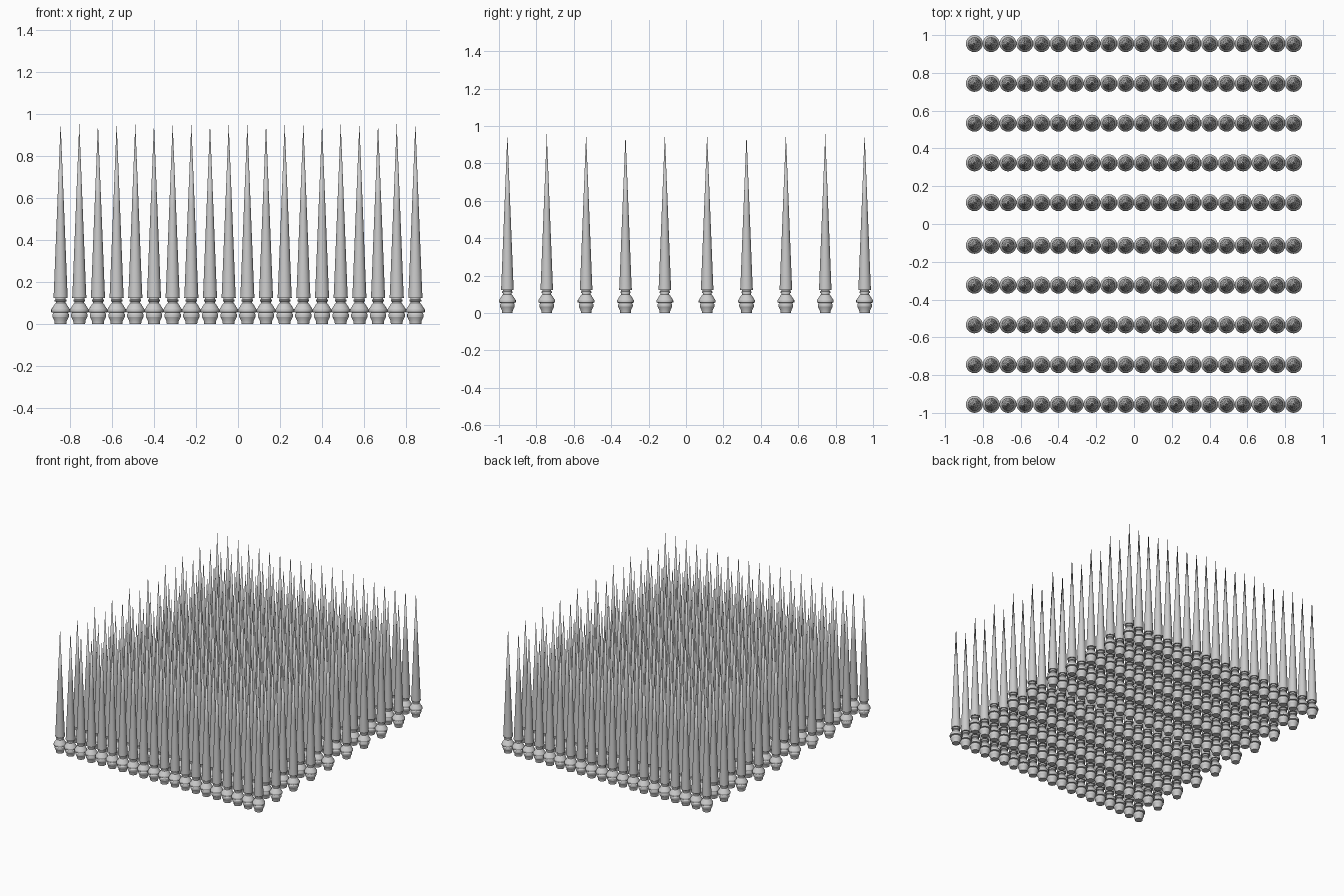
import bpy, bmesh, math

if "Cube" in bpy.data.objects:
    bpy.data.objects.remove(bpy.data.objects["Cube"])

SIDES = 20
COLS, ROWS = 20, 10
X_EDGE, Y_EDGE = 0.845, 0.955

# (radius, height) profiles of the turned base and the long spike
BASE = [(0, 0), (0.028, 0), (0.029, 0.014), (0.039, 0.034), (0.039, 0.046),
        (0.034, 0.054), (0.045, 0.056), (0.045, 0.068), (0.027, 0.096),
        (0.023, 0.100), (0.023, 0.106), (0.028, 0.108), (0.028, 0.115),
        (0.024, 0.117), (0.024, 0.124), (0, 0.124)]
SPIKE = [(0, 0.123), (0.034, 0.123), (0.032, 0.16), (0.016, 0.56), (0, 0.957)]


def lathe(name, profile):
    """Revolve a profile around z into a closed mesh."""
    bm = bmesh.new()
    rings = []
    for r, z in profile:
        n = SIDES if r > 0 else 1
        rings.append([bm.verts.new((r * math.cos(2 * math.pi * i / SIDES),
                                    r * math.sin(2 * math.pi * i / SIDES), z))
                      for i in range(n)])
    for a, b in zip(rings, rings[1:]):
        for i in range(SIDES):
            j = (i + 1) % SIDES
            corners = [a[i % len(a)], a[j % len(a)], b[j % len(b)], b[i % len(b)]]
            bm.faces.new(list(dict.fromkeys(corners)))
    bmesh.ops.recalc_face_normals(bm, faces=bm.faces)
    mesh = bpy.data.meshes.new(name)
    bm.to_mesh(mesh)
    bm.free()
    ob = bpy.data.objects.new(name, mesh)
    bpy.context.collection.objects.link(ob)
    bpy.context.view_layer.objects.active = ob
    ob.select_set(True)
    bpy.ops.object.shade_smooth_by_angle(angle=math.radians(25))
    ob.select_set(False)
    return ob


def repeat(ob, count, offset):
    mod = ob.modifiers.new("repeat", 'ARRAY')
    mod.count = count
    mod.use_relative_offset = False
    mod.use_constant_offset = True
    mod.constant_offset_displace = offset


# Rows of spikes, with a slightly wider aisle through the middle
for half, y in (("front", -Y_EDGE), ("back", 0.113)):
    for part, profile in (("spike_base", BASE), ("spike", SPIKE)):
        ob = lathe(f"{half}_{part}", profile)
        ob.location = (-X_EDGE, y, 0)
        repeat(ob, COLS, (2 * X_EDGE / (COLS - 1), 0, 0))
        repeat(ob, ROWS // 2, (0, (Y_EDGE - 0.113) / (ROWS // 2 - 1), 0))
